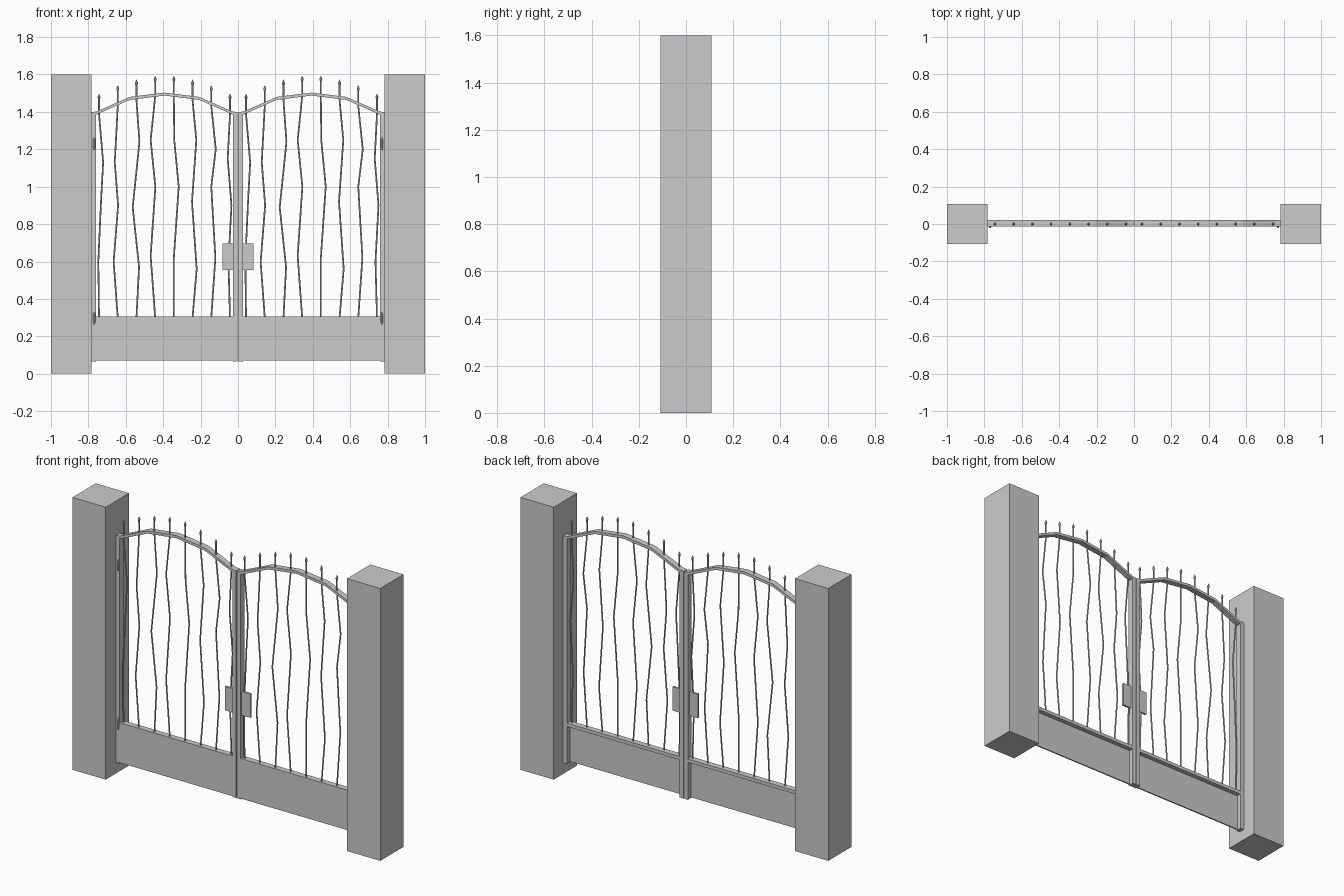
import bpy, bmesh, math
from mathutils import Vector

if "Cube" in bpy.data.objects:
    bpy.data.objects.remove(bpy.data.objects["Cube"])

YF, YB = -0.014, 0.021      # front and back of the gate frame
W = 0.782                   # leaf width


def finish(name, bm):
    bmesh.ops.recalc_face_normals(bm, faces=bm.faces)
    me = bpy.data.meshes.new(name)
    bm.to_mesh(me)
    bm.free()
    ob = bpy.data.objects.new(name, me)
    bpy.context.collection.objects.link(ob)
    return ob


def box(name, x0, x1, y0, y1, z0, z1):
    bm = bmesh.new()
    bmesh.ops.create_cube(bm, size=1)
    for v in bm.verts:
        v.co = Vector((x0 + (v.co.x + .5) * (x1 - x0),
                       y0 + (v.co.y + .5) * (y1 - y0),
                       z0 + (v.co.z + .5) * (z1 - z0)))
    return finish(name, bm)


def skin(name, rings):
    """Closed solid through a list of equal-sized point rings."""
    bm = bmesh.new()
    rs = [[bm.verts.new(p) for p in r] for r in rings]
    n = len(rs[0])
    for a, b in zip(rs, rs[1:]):
        for i in range(n):
            j = (i + 1) % n
            bm.faces.new((a[i], a[j], b[j], b[i]))
    bm.faces.new(rs[0])
    bm.faces.new(rs[-1])
    return finish(name, bm)


def rod(name, pts, y=0.0, n=6):
    """Upright faceted rod; pts are (x, z, radius)."""
    return skin(name, [[(x + r * math.cos(math.tau * i / n),
                         y + r * math.sin(math.tau * i / n), z)
                        for i in range(n)] for x, z, r in pts])


# Pillars
for side, s in (("left", -1), ("right", 1)):
    a, b = sorted((s * 0.784, s * 1.0))
    box(side + "_pillar", a, b, -0.108, 0.108, 0, 1.6)

# Bend offsets of each bar at three heights, as (dx, z), and tip heights
BENDS = [
    [(.022, 1.13), (.012, .95), (-.004, .60)],
    [(-.016, 1.13), (.002, .90), (-.022, .60)],
    [(.016, 1.24), (-.020, .89), (.014, .57)],
    [(-.024, 1.25), (.001, 1.00), (-.024, .63)],
    [(.002, 1.25), (.026, 1.00), (.000, .62)],
    [(.020, 1.25), (-.003, .92), (.022, .56)],
    [(.024, 1.20), (.000, 1.00), (.022, .62)],
    [(-.012, 1.15), (.008, .90), (-.008, .60)],
]
TIPS = [1.497, 1.542, 1.572, 1.593]
TIPS += TIPS[::-1]
ARCH = [(0, 1.39), (.03, 1.395), (.205, 1.472), (W / 2, 1.495)]
ARCH += [(W - x, z) for x, z in ARCH[-2::-1]]

for side, x0 in (("left", -0.784), ("right", 0.002)):
    # Frame: stiles, middle rail and lower sheet panel
    box(side + "_outer_stile" if x0 < 0 else side + "_inner_stile",
        x0, x0 + .025, YF, YB, .065, 1.39)
    box(side + "_inner_stile" if x0 < 0 else side + "_outer_stile",
        x0 + W - .025, x0 + W, YF, YB, .065, 1.39)
    box(side + "_middle_rail", x0 + .025, x0 + W - .025, YF, YB, .285, .305)
    box(side + "_lower_panel", x0 + .01, x0 + W - .01, YF, YF + .008, .07, .30)

    # Arched top rail
    h = .008
    skin(side + "_arched_rail",
         [[(x0 + x, YF, z - h), (x0 + x, YB, z - h),
           (x0 + x, YB, z + h), (x0 + x, YF, z + h)] for x, z in ARCH])

    # Wavy bars with spear tips
    for k, (bend, tip) in enumerate(zip(BENDS, TIPS)):
        x = x0 + .041 + k * .1
        r = .0045
        pts = [(x, .30, r)] + [(x + dx, z, r) for dx, z in reversed(bend)]
        pts += [(x, tip - .11, r), (x, tip - .032, r), (x, tip - .018, .008),
                (x, tip, .001)]
        rod(f"{side}_bar_{k + 1}", pts)

    # Lock plate beside the centre stile
    px = x0 + W - .081 if x0 < 0 else x0 + .023
    box(side + "_lock_plate", px, px + .058, -.004, .008, .555, .695)

    # Hinges with pointed ends
    hx = -.769 if x0 < 0 else .769
    for lab, z in (("lower", .297), ("upper", 1.23)):
        rod(f"{side}_{lab}_hinge",
            [(hx, z - .035, .002), (hx, z - .022, .006),
             (hx, z + .022, .006), (hx, z + .035, .002)], y=-.015, n=8)
